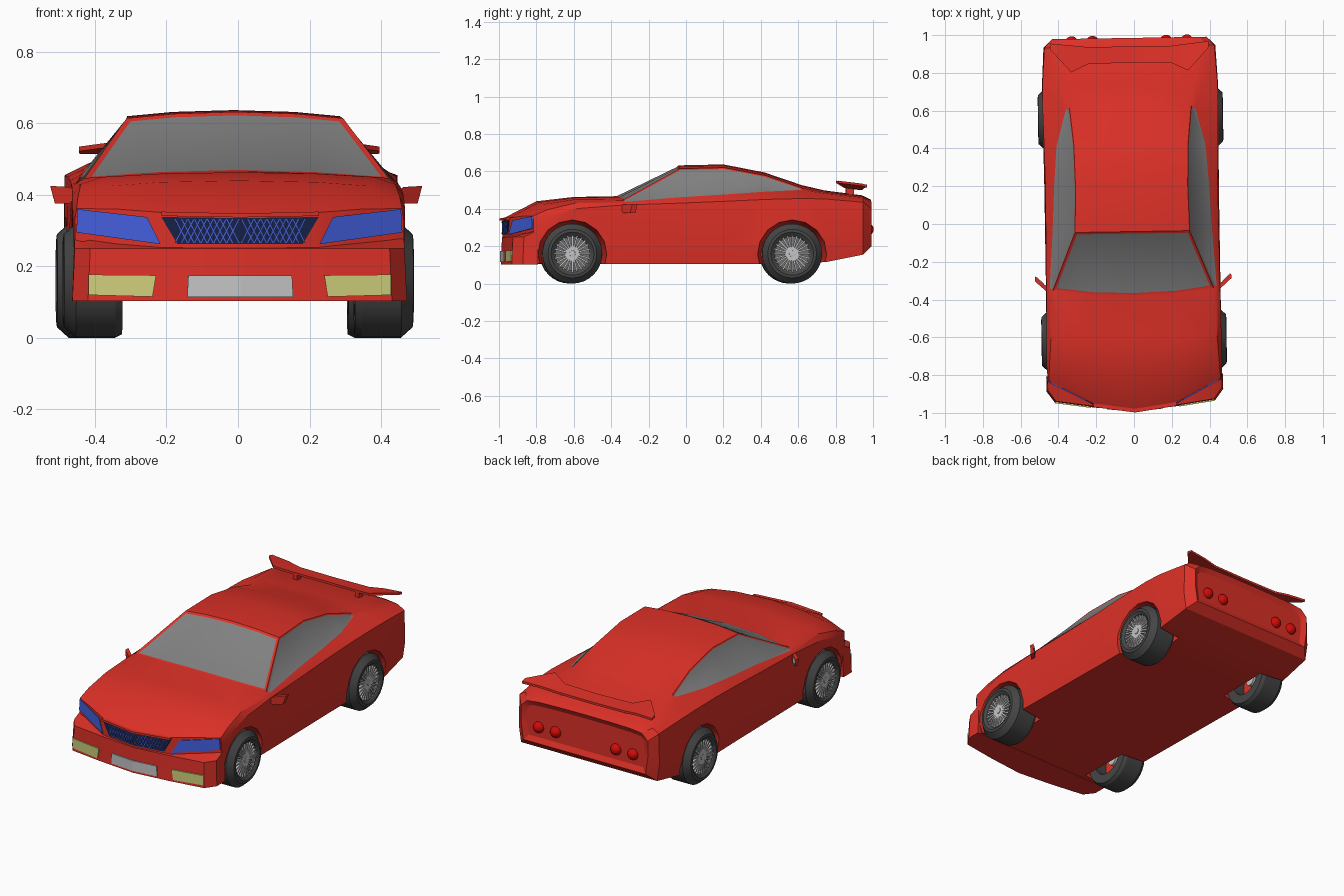
import bpy, bmesh, math
from mathutils import Matrix

if "Cube" in bpy.data.objects:
    bpy.data.objects.remove(bpy.data.objects["Cube"])

def mat(name, c):
    m = bpy.data.materials.new(name)
    m.diffuse_color = (*c, 1)
    m.use_nodes = True
    m.node_tree.nodes["Principled BSDF"].inputs["Base Color"].default_value = m.diffuse_color
    return m

RED = mat("body red", (0.72, 0.03, 0.02))
LAMP = mat("lamp red", (0.65, 0.003, 0.002))
GLASS = mat("glass grey", (0.22, 0.22, 0.22))
TYRE = mat("tyre grey", (0.06, 0.06, 0.06))
SILVER = mat("silver", (0.55, 0.55, 0.55))
DARK = mat("rim dark grey", (0.16, 0.16, 0.16))
BLUE = mat("headlight blue", (0.06, 0.12, 0.75))
NAVY = mat("grille navy", (0.008, 0.015, 0.06))
YELLOW = mat("fog yellow", (0.62, 0.62, 0.2))

def finish(name, bm, *mats):
    bmesh.ops.recalc_face_normals(bm, faces=bm.faces)
    me = bpy.data.meshes.new(name)
    bm.to_mesh(me)
    bm.free()
    for m in mats:
        me.materials.append(m)
    ob = bpy.data.objects.new(name, me)
    bpy.context.collection.objects.link(ob)
    return ob

def interp(knots, x):
    x = abs(x)
    for (x0, y0), (x1, y1) in zip(knots, knots[1:]):
        if x <= x1 or (x1, y1) == knots[-1]:
            return y0 + (y1 - y0) * (x - x0) / (x1 - x0)

NOSE = [(0, -0.98), (0.22, -0.948), (0.465, -0.82)]
BUMPER = [(0, -0.99), (0.22, -0.968), (0.425, -0.938), (0.468, -0.88)]

def plates(name, polys, front, thick, m, back=0.002, both=True):
    """Thin solids from front-view outlines (x, z), laid on a swept front and mirrored."""
    bm = bmesh.new()
    for poly in polys:
        for s in ((1, -1) if both else (1,)):
            a = [bm.verts.new((s * x, front(x) - thick, z)) for x, z in poly]
            b = [bm.verts.new((s * x, front(x) + back, z)) for x, z in poly]
            bm.faces.new(a)
            bm.faces.new(b[::-1])
            n = len(a)
            for i in range(n):
                bm.faces.new((a[i], b[i], b[(i + 1) % n], a[(i + 1) % n]))
    return finish(name, bm, m)

# body cross-sections: y, nose sweep, side x, floor z, shoulder x z, belt x z, roof edge x z, centre z
SECTIONS = [
    (-0.98, 1.0, 0.460, 0.110, 0.460, 0.33, 0.455, 0.362, 0.34, 0.360, 0.347),
    (-0.80, 0.35, 0.462, 0.105, 0.465, 0.36, 0.450, 0.395, 0.36, 0.425, 0.440),
    (-0.60, 0.0, 0.462, 0.105, 0.463, 0.40, 0.440, 0.430, 0.38, 0.450, 0.463),
    (-0.38, 0.25, 0.462, 0.105, 0.460, 0.42, 0.450, 0.432, 0.425, 0.447, 0.467),
    (-0.04, 0.0, 0.462, 0.105, 0.458, 0.43, 0.430, 0.457, 0.303, 0.614, 0.632),
    (0.20, 0.0, 0.462, 0.105, 0.456, 0.44, 0.418, 0.472, 0.297, 0.620, 0.637),
    (0.42, 0.0, 0.464, 0.105, 0.460, 0.45, 0.402, 0.488, 0.302, 0.578, 0.594),
    (0.62, 0.0, 0.466, 0.108, 0.465, 0.455, 0.348, 0.498, 0.322, 0.510, 0.526),
    (0.74, 0.0, 0.466, 0.115, 0.464, 0.452, 0.390, 0.482, 0.340, 0.488, 0.498),
    (0.94, 0.0, 0.455, 0.155, 0.450, 0.435, 0.410, 0.460, 0.340, 0.467, 0.472),
    (0.985, 0.0, 0.410, 0.200, 0.410, 0.400, 0.370, 0.437, 0.300, 0.445, 0.450)]

bm = bmesh.new()
rings = []
for y, k, xs, zb, xh, zh, xl, zl, xr, zr, zc in SECTIONS:
    xm = 0.22 if y < -0.3 else 0.17
    half = [(0, zb), (0.22, zb), (xs - 0.015, zb), (xs, zb + 0.1), (xh, zh),
            (xl, zl), (xr, zr), (xm, zc * 0.7 + zr * 0.3), (0, zc)]
    full = half + [(-x, z) for x, z in half[7:0:-1]]
    rings.append([bm.verts.new((x, y + k * (interp(NOSE, x) + 0.98), z)) for x, z in full])
grid = {}
for i, (a, b) in enumerate(zip(rings, rings[1:])):
    for j in range(16):
        n = (j + 1) % 16
        grid[i, j] = bm.faces.new((a[j], a[n], b[n], b[j]))
caps = []
for r in (rings[0], rings[-1]):
    caps.append([bm.faces.new([r[i] for i in ids]) for ids in
                 ((0, 1, 7, 8), range(1, 8), (8, 9, 15, 0), range(9, 16))])
bmesh.ops.recalc_face_normals(bm, faces=bm.faces)
# windscreen, side windows, and recessed tail panel
screen = [grid[3, j] for j in (6, 7, 8, 9)]
sides = [grid[i, j] for i in (3, 4, 5, 6) for j in (5, 10)]
for faces, t, d in ((screen, 0.014, -0.004), (sides, 0.008, -0.003), (caps[1], 0.03, -0.015)):
    bmesh.ops.inset_region(bm, faces=faces, use_boundary=True, use_even_offset=True,
                           thickness=t, depth=d)
for f in screen + sides:
    f.material_index = 1
body = finish("body", bm, RED, GLASS)

# wheel arches cut with flared cylinders
AXLES = (-0.615, 0.56)
bm = bmesh.new()
for cy in AXLES:
    for s in (1, -1):
        bmesh.ops.create_cone(bm, cap_ends=True, segments=16, radius1=0.164, radius2=0.19, depth=0.2,
                              matrix=Matrix.Translation((s * 0.4, cy, 0.155)) @
                              Matrix.Rotation(s * math.pi / 2, 4, 'Y'))
cutter = finish("arch_cutter", bm, RED)
cutter.hide_render = True
mod = body.modifiers.new("arches", 'BOOLEAN')
mod.operation, mod.solver, mod.object = 'DIFFERENCE', 'EXACT', cutter
bpy.context.view_layer.objects.active = body
bpy.ops.object.modifier_apply(modifier=mod.name)
bpy.data.objects.remove(cutter)

def strip(name, cols, m):
    """Solid bridged through four-point columns, mirrored across x = 0."""
    cols = [[(-x, y, z) for x, y, z in c] for c in cols[:0:-1]] + cols
    bm = bmesh.new()
    vs = [[bm.verts.new(p) for p in c] for c in cols]
    for a, b in zip(vs, vs[1:]):
        for i in range(4):
            n = (i + 1) % 4
            bm.faces.new((a[i], a[n], b[n], b[i]))
    bm.faces.new(vs[0])
    bm.faces.new(vs[-1])
    return finish(name, bm, m)

# front bumper
strip("front_bumper", [[(x, y, 0.103), (x * 0.985, y + 0.006, 0.25), (x * 0.985, -0.80, 0.285),
                        (x, -0.80, 0.103)] for x, y in BUMPER], RED)

nose = lambda x: interp(NOSE, x)
bump = lambda x: interp(BUMPER, x)
# nose details
plates("grille", [[(0, 0.262), (0.175, 0.262), (0.22, 0.338), (0, 0.335)]], nose, 0.004, NAVY)
bars = []
for i in range(9):
    x = 0.002 + i * 0.018
    for x0, x1 in ((x, x + 0.034), (x + 0.034, x)):
        if max(x0, x1) < 0.19:
            bars.append([(x0, 0.266), (x0 + 0.003, 0.266), (x1 + 0.003, 0.332), (x1, 0.332)])
plates("grille_mesh", bars, nose, 0.006, BLUE)
plates("hood_lip", [[(0, 0.337), (0.22, 0.341), (0.22, 0.353), (0, 0.348)]], nose, 0.018, RED)
plates("headlight", [[(0.222, 0.262), (0.456, 0.295), (0.452, 0.36), (0.26, 0.338)]], nose, 0.006, BLUE)
plates("fog_light", [[(0.245, 0.115), (0.423, 0.12), (0.423, 0.177), (0.235, 0.175)]], bump, 0.004, YELLOW, 0.008)
plates("front_plate", [[(0, 0.115), (0.148, 0.115), (0.145, 0.175), (0, 0.175)]], bump, 0.004, SILVER, 0.008)

# door mirrors
arm = lambda x: -0.34 + (x - 0.455) * 0.9
outline = [(0.445, 0.395), (0.468, 0.376), (0.507, 0.376), (0.52, 0.425), (0.468, 0.422), (0.445, 0.41)]
plates("door_mirror", [outline], arm, 0.014, RED, 0.014)
plates("mirror_glass", [[(0.473, 0.382), (0.503, 0.382), (0.514, 0.42), (0.473, 0.417)]],
       lambda x: arm(x) + 0.016, 0.003, SILVER, 0.001)

# rear wing and struts
T = 0.013
WING = [(0, 0.855, 0.522, 0.94, 0.512), (0.22, 0.85, 0.524, 0.94, 0.514),
        (0.31, 0.808, 0.55, 0.95, 0.525), (0.42, 0.93, 0.535, 0.962, 0.528)]
strip("rear_wing", [[(x, y0, z0), (x, y1, z1), (x, y1, z1 - T), (x, y0, z0 - T)]
                    for x, y0, z0, y1, z1 in WING], RED)
bm = bmesh.new()
for s in (1, -1):
    bmesh.ops.create_cube(bm, size=1, matrix=Matrix.Translation((s * 0.2, 0.875, 0.49)) @
                          Matrix.Diagonal((0.025, 0.04, 0.05, 1)))
finish("wing_struts", bm, RED)

# round tail lights
bm = bmesh.new()
for x in (-0.305, -0.195, 0.195, 0.305):
    bmesh.ops.create_uvsphere(bm, u_segments=20, v_segments=12, radius=0.033,
                              matrix=Matrix.Translation((x, 0.966, 0.29)))
finish("tail_lights", bm, LAMP)

def lathe(name, prof, m, s, cy, closed=False, n=32):
    """Revolve an (x, radius) profile about the axle."""
    bm = bmesh.new()
    rows = [[bm.verts.new((s * x, cy + r * math.cos(a), 0.16 + r * math.sin(a))) for x, r in prof]
            for a in (2 * math.pi * i / n for i in range(n))]
    for i in range(n):
        a, b = rows[i], rows[(i + 1) % n]
        for j in range(len(prof) - (0 if closed else 1)):
            k = (j + 1) % len(prof)
            bm.faces.new((a[j], a[k], b[k], b[j]))
    bmesh.ops.remove_doubles(bm, verts=bm.verts, dist=1e-5)
    return finish(name, bm, m)

# wheels
for label, cy in zip(("front", "rear"), AXLES):
    for side, s in (("right", 1), ("left", -1)):
        p = f"{label}_{side}_"
        lathe(p + "tyre", [(0.478, 0.098), (0.49, 0.115), (0.488, 0.13), (0.455, 0.16), (0.345, 0.16),
                           (0.325, 0.15), (0.325, 0.098)], TYRE, s, cy, True)
        lathe(p + "rim", [(0.46, 0), (0.46, 0.092), (0.48, 0.1)], DARK, s, cy)
        lathe(p + "brake_drum", [(0.40, 0), (0.40, 0.099), (0.327, 0.099)], RED, s, cy)
        lathe(p + "inner_hub", [(0.36, 0), (0.36, 0.03), (0.40, 0.03)], SILVER, s, cy, n=16)
        lathe(p + "hub", [(0.482, 0), (0.48, 0.016), (0.46, 0.018)], SILVER, s, cy, n=16)
        bm = bmesh.new()
        for i in range(24):
            bmesh.ops.create_cube(bm, size=1, matrix=Matrix.Translation((s * 0.468, cy, 0.16)) @
                                  Matrix.Rotation(i * math.pi / 12, 4, 'X') @
                                  Matrix.Translation((0, 0, 0.055)) @
                                  Matrix.Diagonal((0.016, 0.009, 0.088, 1)))
        finish(p + "spokes", bm, SILVER)

# the whole car sits turned very slightly; smooth the soft surfaces
turn = Matrix.Translation((-0.0095, 0, 0)) @ Matrix.Rotation(0.016, 4, 'Z')
for ob in list(bpy.context.scene.objects):
    ob.data.transform(turn)
    bpy.ops.object.select_all(action='DESELECT')
    ob.select_set(True)
    bpy.context.view_layer.objects.active = ob
    bpy.ops.object.shade_smooth_by_angle(angle=math.radians(25))
